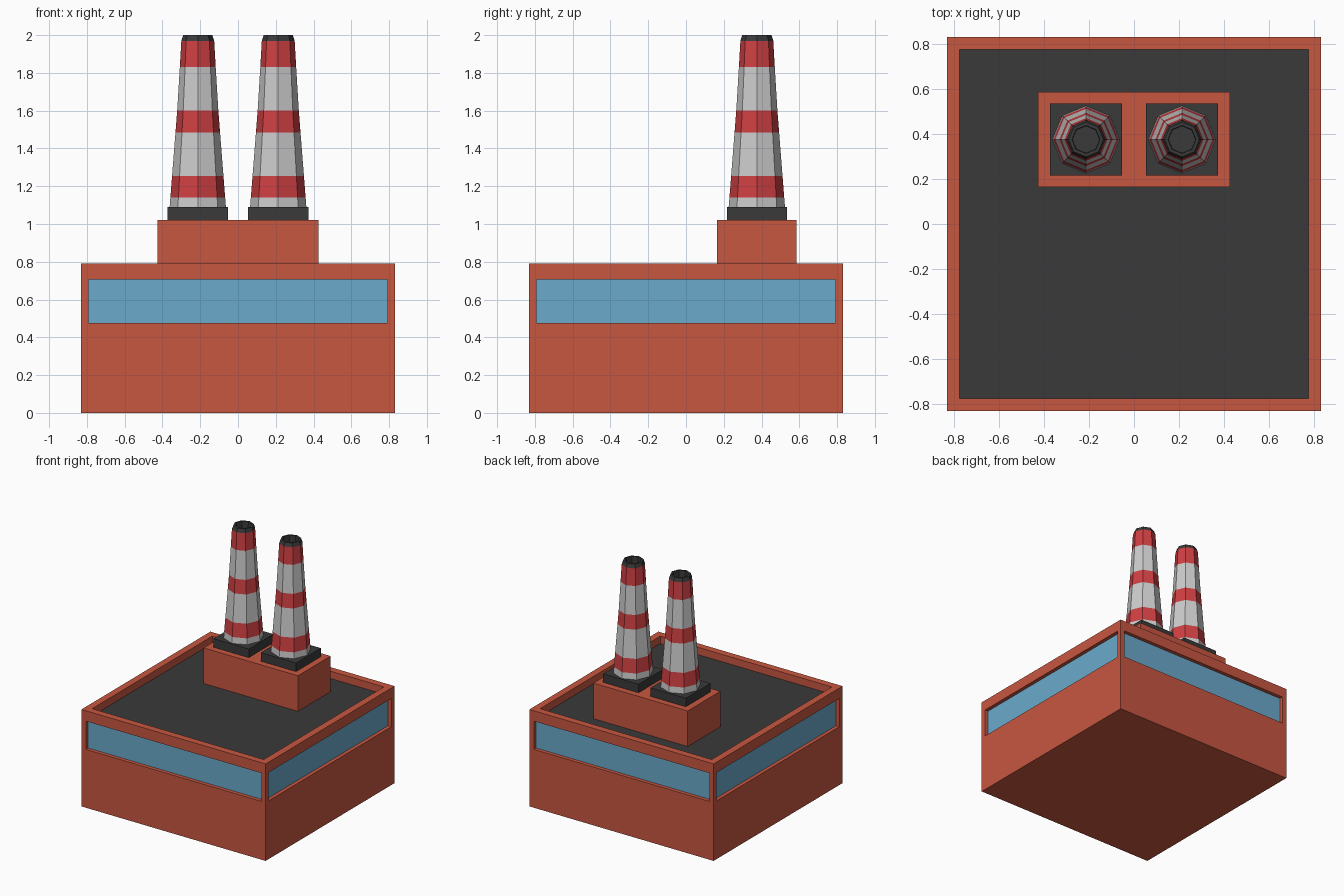
import bpy, bmesh
from math import cos, sin, pi
from mathutils import Vector

if "Cube" in bpy.data.objects:
    bpy.data.objects.remove(bpy.data.objects["Cube"])


def material(name, r, g, b):
    m = bpy.data.materials.new(name)
    m.diffuse_color = (r, g, b, 1)
    m.use_nodes = True
    m.node_tree.nodes["Principled BSDF"].inputs["Base Color"].default_value = m.diffuse_color
    return m


BRICK = material("brick", 0.58, 0.095, 0.052)
DARK = material("dark_roof", 0.042, 0.042, 0.042)
GLASS = material("window_blue", 0.145, 0.40, 0.60)
RED = material("stripe_red", 0.62, 0.05, 0.055)
WHITE = material("stripe_white", 0.52, 0.52, 0.52)


def finish(name, bm, mats):
    me = bpy.data.meshes.new(name)
    bm.to_mesh(me)
    bm.free()
    for m in mats:
        me.materials.append(m)
    ob = bpy.data.objects.new(name, me)
    bpy.context.collection.objects.link(ob)
    return ob


def box_bm(x, y, z0, z1, hx, hy):
    bm = bmesh.new()
    bmesh.ops.create_cube(bm, size=1)
    for v in bm.verts:
        v.co = Vector((x + v.co.x * 2 * hx, y + v.co.y * 2 * hy,
                       (z0 + z1) / 2 + v.co.z * (z1 - z0)))
    bm.normal_update()
    return bm


def recess(bm, face, depth, mat_index):
    """Push a face straight in, leaving perpendicular reveal walls."""
    n = face.normal.copy()
    new = bmesh.ops.extrude_discrete_faces(bm, faces=[face])["faces"][0]
    bmesh.ops.translate(bm, verts=new.verts[:], vec=-n * depth)
    new.material_index = mat_index


# Main hall: sunken roof behind a parapet, recessed strip window on each side
bm = box_bm(0, 0, 0, 0.79, 0.83, 0.83)
top = next(f for f in bm.faces if f.normal.z > 0.9)
sides = [f for f in bm.faces if abs(f.normal.z) < 0.1]
for f in sides:
    bmesh.ops.inset_individual(bm, faces=[f], thickness=0.055)
    for v in f.verts:
        v.co.z = 0.475 if v.co.z < 0.4 else 0.705
    recess(bm, f, 0.03, 2)
bmesh.ops.inset_individual(bm, faces=[top], thickness=0.08)
recess(bm, top, 0.06, 1)
finish("factory_hall", bm, [BRICK, DARK, GLASS])

# Raised block carrying the chimneys
finish("chimney_block", box_bm(0, 0.375, 0.73, 1.02, 0.425, 0.21), [BRICK])

# Chimney profile: radius, height, material of the band above that point
PROFILE = [(0.149, 1.09, 1), (0.145, 1.14, 0), (0.136, 1.255, 1),
           (0.118, 1.485, 0), (0.109, 1.60, 1), (0.095, 1.83, 0),
           (0.087, 1.97, 2), (0.077, 2.0, 2), (0.062, 2.0, 2), (0.060, 1.94, 2)]


def chimney(name, x, y, sides=8):
    bm = bmesh.new()
    rings = [[bm.verts.new((x + r * cos(2 * pi * i / sides),
                            y + r * sin(2 * pi * i / sides), z))
              for i in range(sides)] for r, z, _ in PROFILE]
    for (_, _, mat), a, b in zip(PROFILE, rings, rings[1:]):
        for i in range(sides):
            j = (i + 1) % sides
            bm.faces.new((a[i], a[j], b[j], b[i])).material_index = mat
    bm.faces.new(rings[-1]).material_index = 2
    bm.faces.new(rings[0][::-1]).material_index = 1
    finish(name, bm, [RED, WHITE, DARK])


# Two striped chimneys on dark square plinths
for side, x in (("left", -0.213), ("right", 0.213)):
    finish(f"chimney_plinth_{side}", box_bm(x, 0.375, 1.02, 1.09, 0.159, 0.159), [DARK])
    chimney(f"chimney_{side}", x, 0.375)
